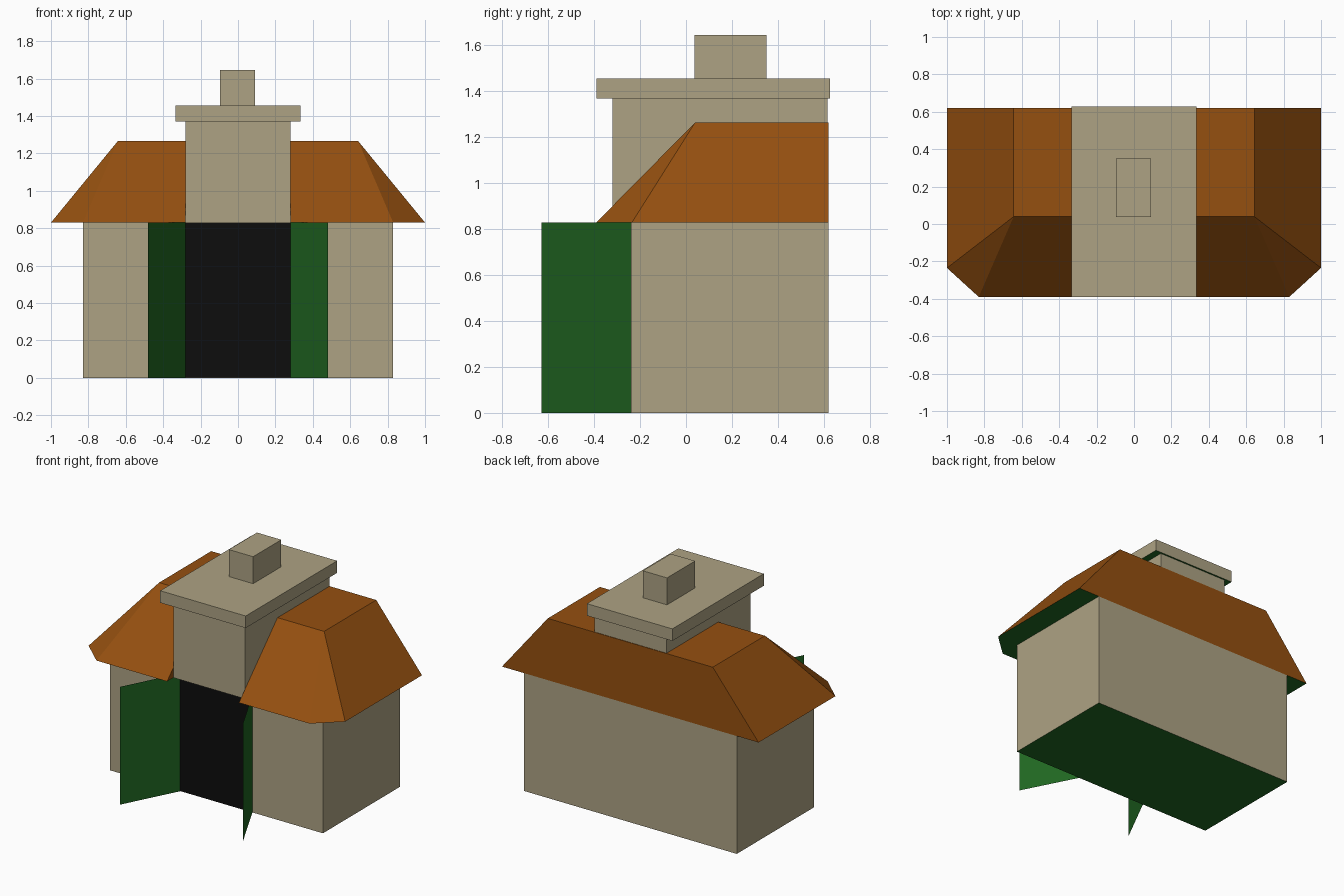
import bpy
import bmesh

cube = bpy.data.objects.get("Cube")
if cube:
    bpy.data.objects.remove(cube, do_unlink=True)


def material(name, rgb):
    m = bpy.data.materials.new(name)
    m.use_nodes = True
    m.diffuse_color = (*rgb, 1)
    m.node_tree.nodes["Principled BSDF"].inputs["Base Color"].default_value = (*rgb, 1)
    return m


STONE = material("tan stone", (0.42, 0.365, 0.23))
ROOF = material("orange roof", (0.30, 0.08, 0.005))
GREEN = material("green paint", (0.015, 0.14, 0.016))
BLACK = material("dark doorway", (0.004, 0.004, 0.004))


def build(name, verts, faces, mat, mirror=False):
    """Mesh whose downward faces are painted green."""
    bm = bmesh.new()
    vs = [bm.verts.new(v) for v in verts]
    for f in faces:
        bm.faces.new([vs[i] for i in f])
    bmesh.ops.recalc_face_normals(bm, faces=bm.faces)
    for f in bm.faces:
        f.normal_update()
        f.material_index = 1 if f.normal.z < -0.9 else 0
    me = bpy.data.meshes.new(name)
    bm.to_mesh(me)
    bm.free()
    me.materials.append(mat)
    me.materials.append(GREEN)
    ob = bpy.data.objects.new(name, me)
    bpy.context.collection.objects.link(ob)
    if mirror:
        ob.modifiers.new("mirror", 'MIRROR').use_mirror_merge = False
    return ob


def box(name, xs, ys, zs, mat):
    verts = [(x, y, z) for z in zs for x, y in
             ((xs[0], ys[0]), (xs[1], ys[0]), (xs[1], ys[1]), (xs[0], ys[1]))]
    sides = [(i, (i + 1) % 4, (i + 1) % 4 + 4, i + 4) for i in range(4)]
    return build(name, verts, [(3, 2, 1, 0), (4, 5, 6, 7)] + sides, mat)


EAVE, RIDGE, BACK, FRONT = 0.83, 1.265, 0.62, -0.24
HALF = 0.28  # half width of doorway and tower

# Main body and the dark doorway plate
box("walls", (-0.83, 0.83), (FRONT, BACK), (0, EAVE), STONE)
box("doorway", (-HALF, HALF), (FRONT - 0.004, FRONT), (0.002, EAVE - 0.002), BLACK)

# Central tower with its cap and chimney
box("tower", (-HALF, HALF), (-0.32, BACK - 0.004), (EAVE, 1.37), STONE)
box("tower_cap", (-0.333, 0.333), (-0.39, 0.628), (1.37, 1.455), STONE)
box("chimney", (-0.097, 0.092), (0.037, 0.35), (1.455, 1.645), STONE)

# Hipped roof wing with a clipped corner, mirrored to the other side
eave = [(HALF, -0.39), (0.83, -0.39), (1, -0.235), (1, BACK), (HALF, BACK)]
ridge = [(HALF, 0.04), (0.643, 0.04), (0.643, BACK), (HALF, BACK)]
build("roof_wings",
      [(x, y, EAVE) for x, y in eave] + [(x, y, RIDGE) for x, y in ridge],
      [(4, 3, 2, 1, 0), (5, 6, 7, 8), (0, 1, 6, 5), (1, 2, 6),
       (2, 3, 7, 6), (3, 4, 8, 7), (4, 0, 5, 8)], ROOF, mirror=True)
box("roof_back_panel", (-HALF, HALF), (BACK - 0.004, BACK), (EAVE, RIDGE), ROOF)

# Pair of open doors, thin sheets swung outward
build("doors", [(HALF, FRONT, 0), (0.48, -0.63, 0), (0.48, -0.63, EAVE), (HALF, FRONT, EAVE)],
      [(0, 1, 2, 3)], GREEN, mirror=True)
